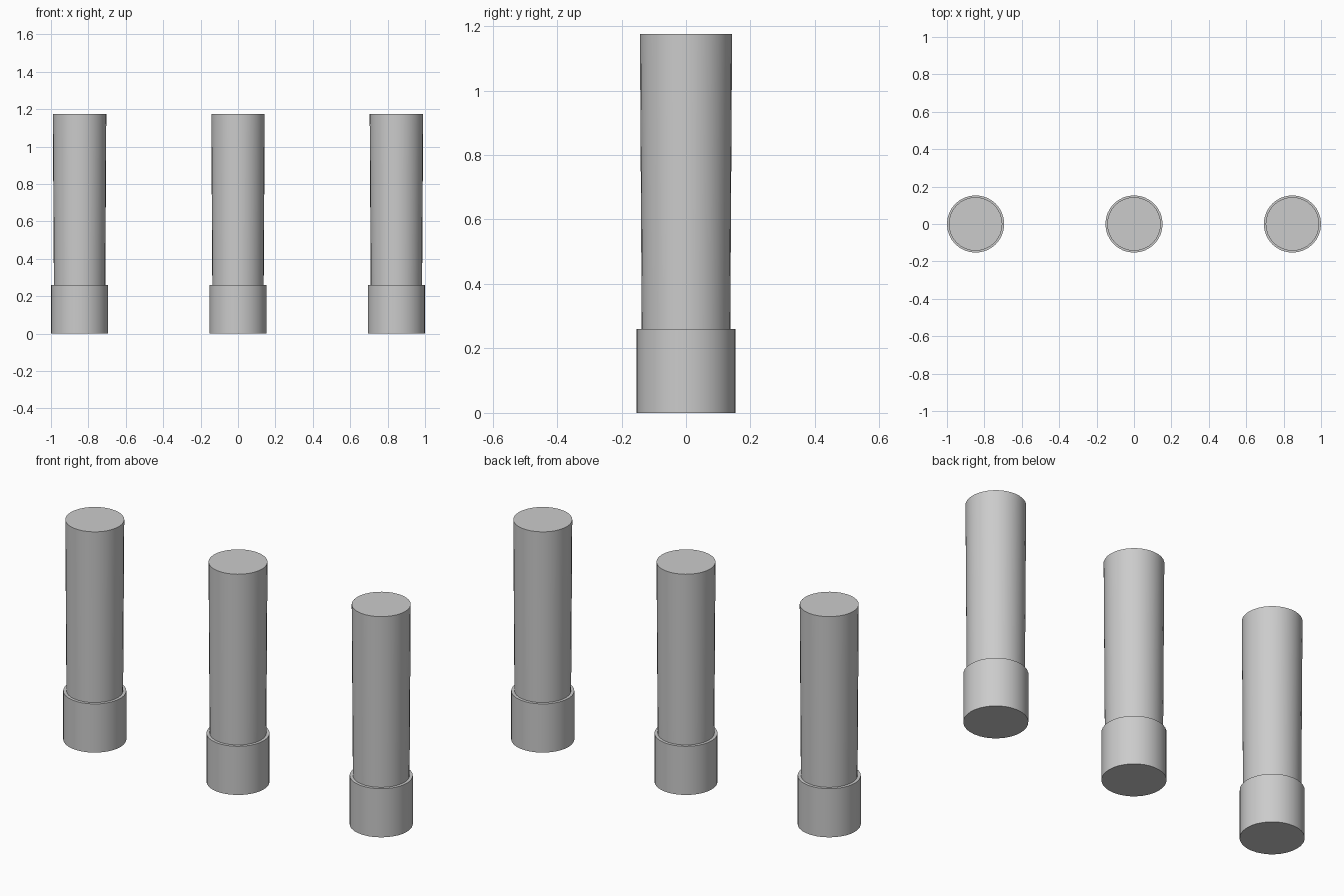
import bpy

if "Cube" in bpy.data.objects:
    bpy.data.objects.remove(bpy.data.objects["Cube"])

SIDES = 32


def round_part(name, x, r_bottom, r_top, z0, z1):
    bpy.ops.mesh.primitive_cone_add(vertices=SIDES, radius1=r_bottom, radius2=r_top,
                                    depth=z1 - z0, location=(x, 0, (z0 + z1) / 2))
    ob = bpy.context.object
    ob.name = name
    bpy.ops.object.shade_smooth_by_angle()
    return ob


# Three identical posts, each a wide base collar with a slightly flared shaft
for side, x in (("left", -0.847), ("middle", 0.0), ("right", 0.847)):
    round_part(side + "_base_collar", x, 0.153, 0.153, 0.0, 0.26)
    round_part(side + "_shaft", x, 0.137, 0.143, 0.2, 1.175)
